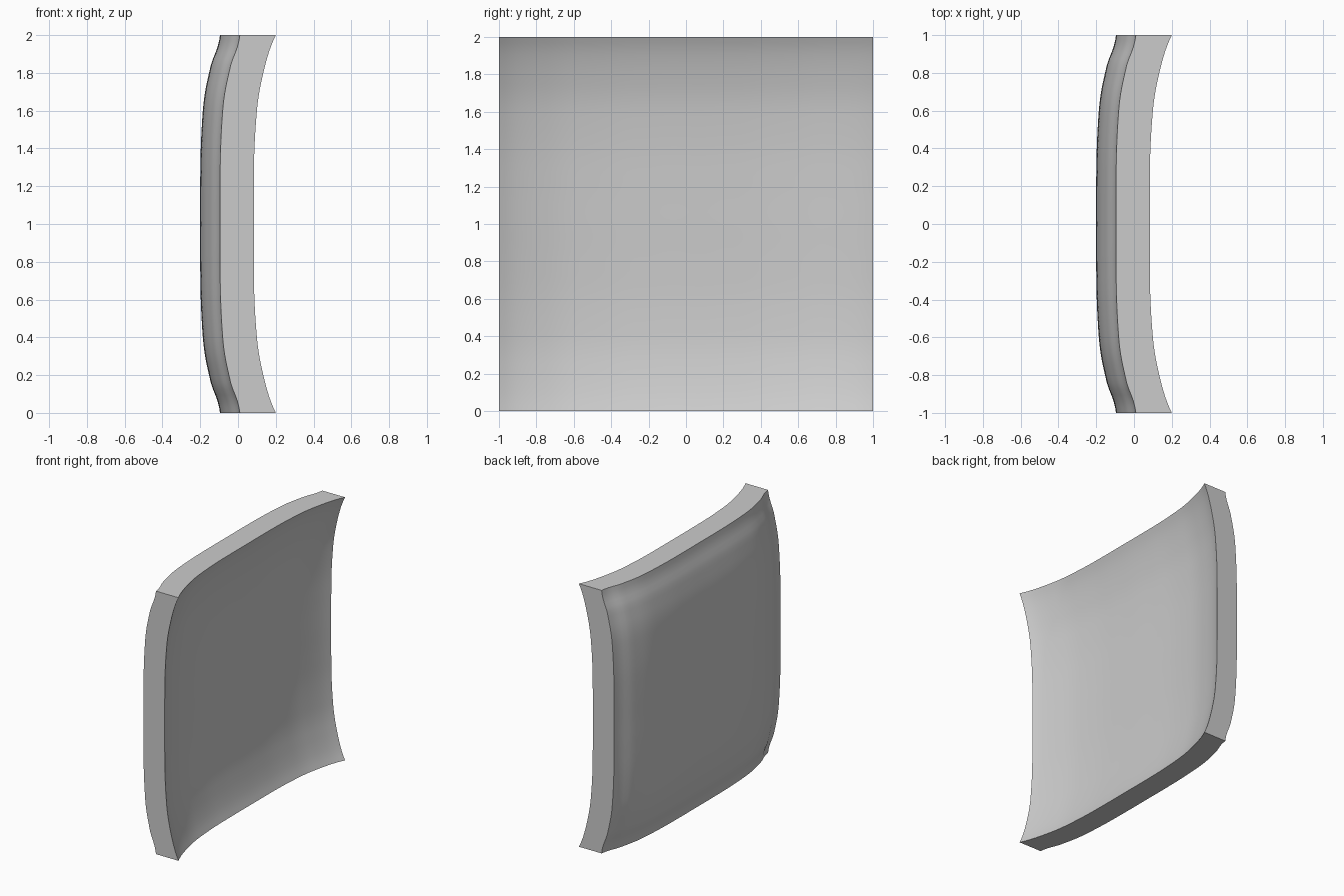
import bpy, bmesh, math

if "Cube" in bpy.data.objects:
    bpy.data.objects.remove(bpy.data.objects["Cube"])

# Rise of each face from centre to rim, as (distance from centre, rise)
OUTER = [(0, 0), (.2, 0), (.4, .003), (.6, .014), (.7, .026), (.8, .047),
         (.86, .062), (.92, .086), (.96, .098), (1, .105)]
INNER = [(0, 0), (.2, 0), (.4, .003), (.6, .016), (.7, .029), (.8, .050),
         (.86, .065), (.92, .083), (.96, .098), (1, .116)]
N = 64


def rise(profile, t):
    """Smooth (cubic Hermite) interpolation of a profile."""
    t = min(abs(t), 1.0)
    slope = [(profile[min(i + 1, len(profile) - 1)][1] - profile[max(i - 1, 0)][1]) /
             (profile[min(i + 1, len(profile) - 1)][0] - profile[max(i - 1, 0)][0])
             for i in range(len(profile))]
    slope[0] = 0
    for i in range(len(profile) - 1):
        (a, fa), (b, fb) = profile[i], profile[i + 1]
        if t <= b:
            w = b - a
            s = (t - a) / w
            return (fa * (1 + 2 * s) * (1 - s) ** 2 + w * slope[i] * s * (1 - s) ** 2
                    + fb * s * s * (3 - 2 * s) + w * slope[i + 1] * s * s * (s - 1))
    return profile[-1][1]


def sheet(bm, profile, depth, flip):
    """Square dished face, returned as a grid of vertices."""
    ts = [-1 + 2 * i / N for i in range(N + 1)]
    h = [rise(profile, t) for t in ts]
    grid = [[bm.verts.new((depth + h[i] + h[j], ts[i], 1 + ts[j]))
             for j in range(N + 1)] for i in range(N + 1)]
    for i in range(N):
        for j in range(N):
            quad = [grid[i][j], grid[i + 1][j], grid[i + 1][j + 1], grid[i][j + 1]]
            bm.faces.new(quad[::-1] if flip else quad)
    return grid


def border(grid):
    """Vertices around the rim in order."""
    return ([grid[i][0] for i in range(N)] + [grid[N][j] for j in range(N)]
            + [grid[i][N] for i in range(N, 0, -1)] + [grid[0][j] for j in range(N, 0, -1)])


bm = bmesh.new()
# Bulging face, hollow face and the flat edge strips joining them
outer = border(sheet(bm, OUTER, -.20, True))
inner = border(sheet(bm, INNER, -.032, False))
for k in range(len(outer)):
    n = (k + 1) % len(outer)
    bm.faces.new((outer[k], outer[n], inner[n], inner[k]))
bmesh.ops.recalc_face_normals(bm, faces=bm.faces[:])

mesh = bpy.data.meshes.new("curved_panel")
bm.to_mesh(mesh)
bm.free()
panel = bpy.data.objects.new("curved_panel", mesh)
bpy.context.collection.objects.link(panel)

grey = bpy.data.materials.new("plain grey")
grey.diffuse_color = (.6, .6, .6, 1)
grey.use_nodes = True
grey.node_tree.nodes["Principled BSDF"].inputs["Base Color"].default_value = grey.diffuse_color
mesh.materials.append(grey)

# Smooth faces with crisp rim edges
bpy.context.view_layer.objects.active = panel
panel.select_set(True)
bpy.ops.object.shade_smooth_by_angle(angle=math.radians(35))
